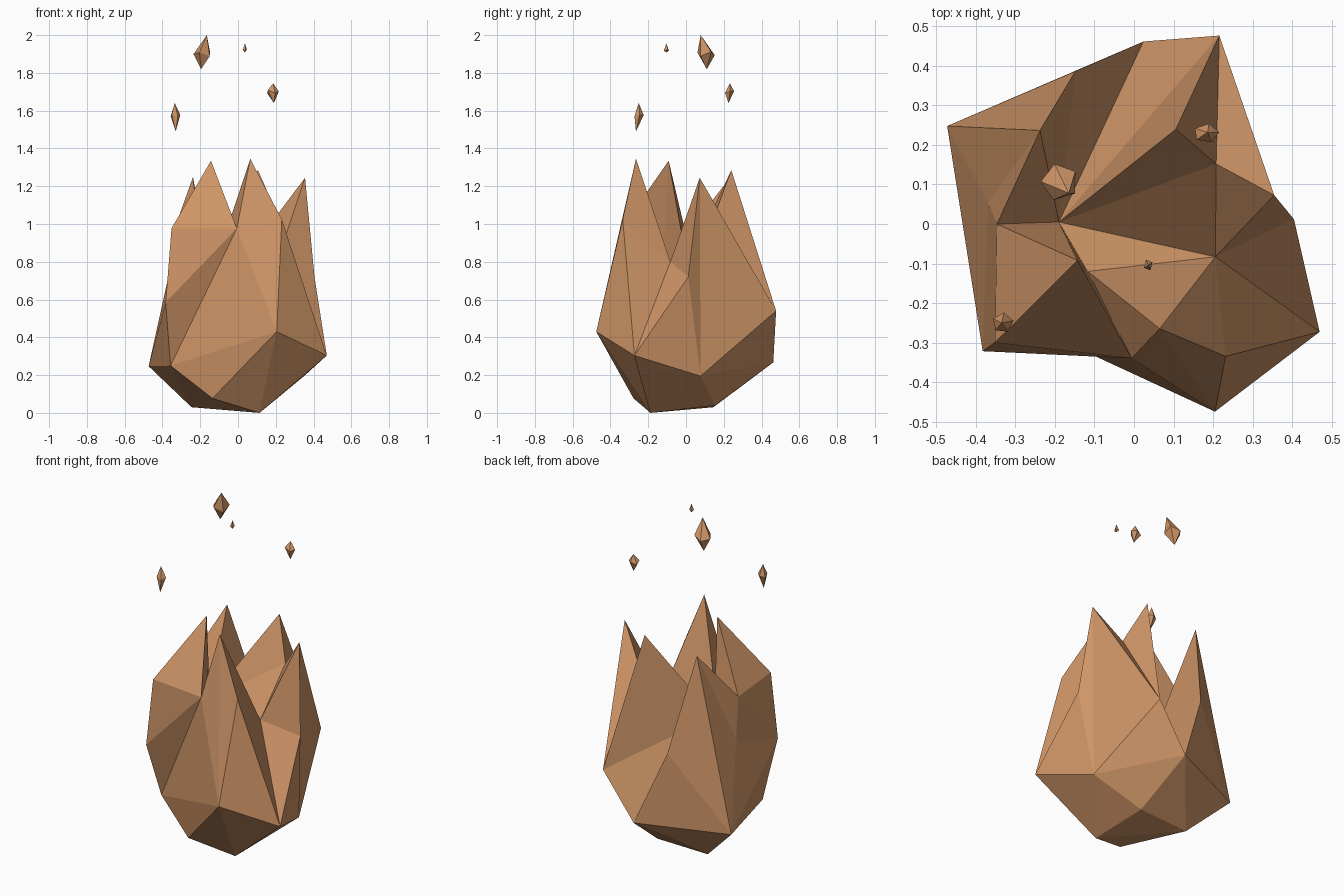
import bpy, bmesh, math
from mathutils import Vector

if "Cube" in bpy.data.objects:
    bpy.data.objects.remove(bpy.data.objects["Cube"])

mat = bpy.data.materials.new("ember orange")
mat.diffuse_color = (0.62, 0.30, 0.135, 1)
mat.use_nodes = True
mat.node_tree.nodes["Principled BSDF"].inputs["Base Color"].default_value = mat.diffuse_color


def finish(bm, name):
    bmesh.ops.recalc_face_normals(bm, faces=bm.faces)
    me = bpy.data.meshes.new(name)
    bm.to_mesh(me)
    bm.free()
    me.materials.append(mat)
    ob = bpy.data.objects.new(name, me)
    bpy.context.collection.objects.link(ob)
    return ob


# Flame control points, grouped by level
tips = dict(J=(.065, -.265, 1.345), N=(-.143, -.092, 1.335), Q=(-.238, .237, 1.25),
            R=(.106, .24, 1.285), E=(.355, .073, 1.245))
shoulders = dict(I=(.232, -.335, 1.025), K=(-.006, -.34, .977), M=(-.352, -.30, .977),
                 O=(-.347, 0, .945), X=(-.068, -.227, 1.09), V=(-.37, .053, .715),
                 L=(-.383, -.322, .585), B=(-.148, .387, .70), D=(.216, .477, .54),
                 F=(.405, .012, .72), H=(.205, -.475, .43), G=(.47, -.273, .304))
valleys = dict(P=(-.19, .005, .79), U=(-.117, -.12, .80), T=(.206, -.083, .80),
               S=(.208, .152, 1.05))
bowl = dict(A=(-.473, .248, .247), C=(.024, .462, .267), a=(.114, -.188, 0), b=(-.246, .145, .03),
            c=(-.135, -.278, .077), d=(-.357, -.215, .25), e=(.35, .077, .195), f=(.08, .155, .04))

bm = bmesh.new()
vert = {}
for group in (tips, shoulders, valleys, bowl):
    for key, co in group.items():
        vert[key] = bm.verts.new(co)


def fan(centre, ring, closed=False):
    """Triangles from one point to a row of neighbours."""
    pts = ring + ring[0] if closed else ring
    for p, q in zip(pts, pts[1:]):
        bm.faces.new([vert[k] for k in (centre, p, q)])


# Five flame tongues
fan("J", "KHITU", True)
fan("N", "MKXUPO", True)
fan("Q", "ABPOV", True)
fan("R", "DPS", True)
fan("E", "SDeFT", True)
# Valleys between the tongues
fan("P", "BCD")
fan("P", "STU")
fan("K", "XUJ"[:2])
fan("T", "FGI")
# Sides and rounded underside
fan("L", "VOMKdA", True)
fan("G", "IHaeF")
fan("H", "Kdca")
fan("A", "dbCB")
fan("A", "VL"[:1])
fan("b", "dcafC")
fan("f", "aeC")
fan("C", "De")
finish(bm, "flame")


# Floating sparks: crooked double pyramids
def spark(name, centre, rx, ry, top, bottom, sides, turn):
    bm = bmesh.new()
    ring = []
    for i in range(sides):
        t = turn + i * math.tau / sides
        ring.append(bm.verts.new(Vector(centre) + Vector(
            (rx * math.cos(t), ry * math.sin(t), .012 * math.sin(2 * t) * rx / .045))))
    for p in (bm.verts.new(top), bm.verts.new(bottom)):
        for i in range(sides):
            bm.faces.new((p, ring[i], ring[(i + 1) % sides]))
    finish(bm, name)


spark("spark_large", (-.188, .106, 1.90), .048, .048, (-.165, .078, 2.0), (-.195, .11, 1.82), 5, .6)
spark("spark_left", (-.332, -.25, 1.575), .027, .026, (-.335, -.25, 1.64), (-.33, -.265, 1.49), 5, .2)
spark("spark_right", (.183, .23, 1.70), .033, .025, (.186, .232, 1.745), (.19, .225, 1.64), 5, .1)
spark("spark_small", (.036, -.104, 1.92), .012, .015, (.037, -.104, 1.958), (.036, -.104, 1.908), 4, .5)
